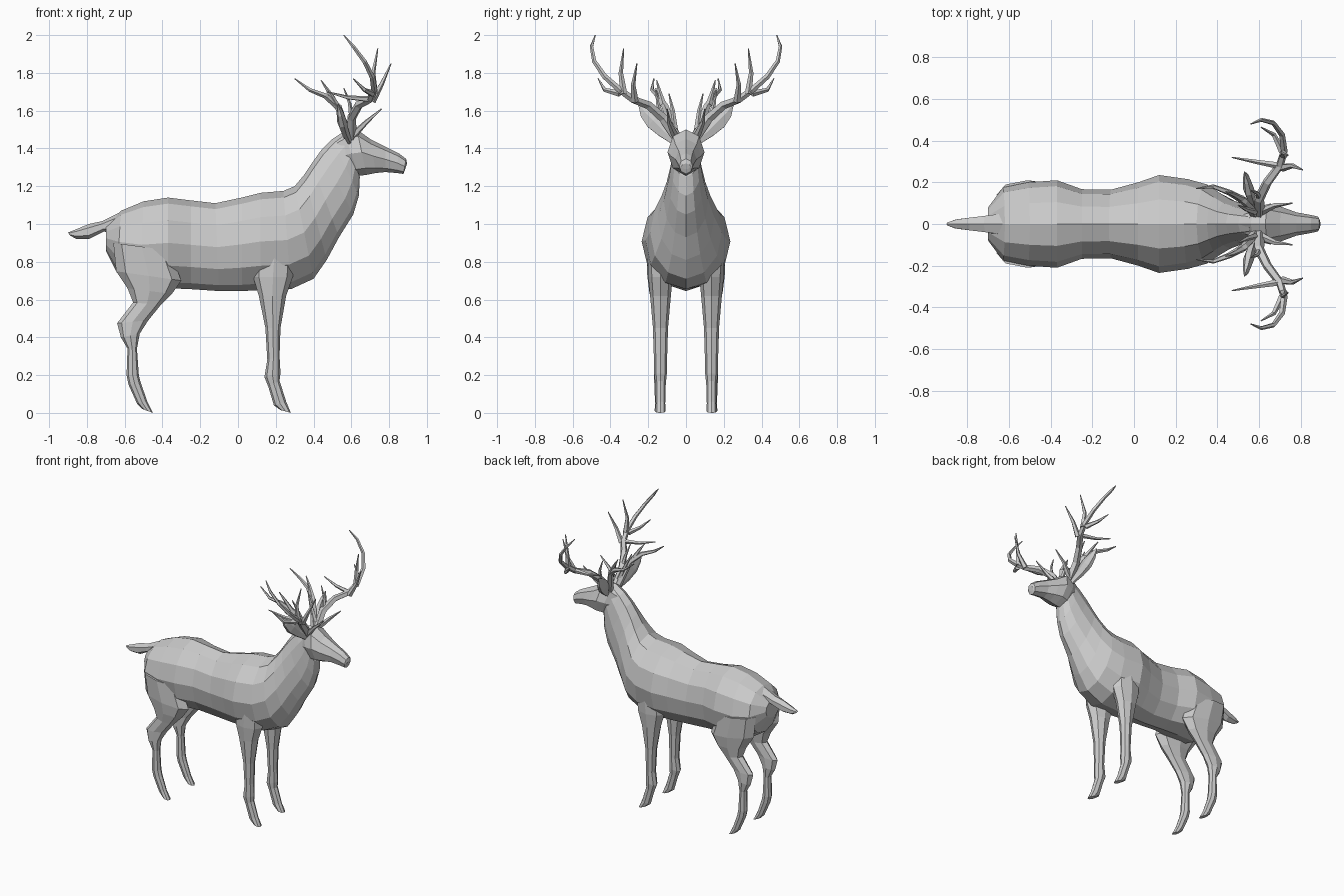
import bpy, bmesh
from math import sin, cos, tau
from mathutils import Vector


def skin(bm, rings):
    """Bridge a list of point rings with quads and cap both ends."""
    loops = [[bm.verts.new(p) for p in ring] for ring in rings]
    n = len(loops[0])
    for a, b in zip(loops, loops[1:]):
        for i in range(n):
            j = (i + 1) % n
            bm.faces.new((a[i], a[j], b[j], b[i]))
    bm.faces.new(loops[0])
    bm.faces.new(loops[-1])


def finish(bm, name):
    bmesh.ops.recalc_face_normals(bm, faces=bm.faces)
    mesh = bpy.data.meshes.new(name)
    bm.to_mesh(mesh)
    bm.free()
    bpy.context.collection.objects.link(bpy.data.objects.new(name, mesh))


def loft(name, sections, sides, y=0.0):
    """Each section: two profile points (x, z), (x, z) and a half width;
    an optional last value overrides the y centre."""
    bm = bmesh.new()
    rings = []
    for x1, z1, x2, z2, w in sections:
        a, b = Vector((x1, y, z1)), Vector((x2, y, z2))
        mid, half = (a + b) / 2, (a - b) / 2
        rings.append([mid + half * cos(tau * i / sides) + Vector((0, w * sin(tau * i / sides), 0))
                      for i in range(sides)])
    skin(bm, rings)
    finish(bm, name)


def tube(bm, path, radii, side, sides=5, flat=1.0):
    """Tapered tube along a path, mirrored in y by side."""
    pts = [Vector((x, y * side, z)) for x, y, z in path]
    u = Vector((1, 0, 0))
    rings = []
    for i, p in enumerate(pts):
        d = (pts[min(i + 1, len(pts) - 1)] - pts[max(i - 1, 0)]).normalized()
        u = (u - d * u.dot(d)).normalized()
        v = d.cross(u)
        rings.append([p + radii[i] * (u * flat * cos(tau * k / sides) + v * sin(tau * k / sides))
                      for k in range(sides)])
    skin(bm, rings)


# Torso and neck: top point, bottom point, half width
loft("body", [
    (-.70, .99, -.70, .86, .08), (-.62, 1.07, -.64, .74, .175),
    (-.50, 1.12, -.52, .66, .20), (-.37, 1.14, -.37, .66, .21),
    (-.25, 1.125, -.25, .655, .167), (-.12, 1.11, -.10, .645, .165),
    (.02, 1.14, .02, .645, .20), (.12, 1.165, .12, .65, .235),
    (.24, 1.175, .28, .655, .215), (.30, 1.20, .40, .71, .19),
    (.35, 1.26, .47, .81, .15), (.39, 1.32, .535, .93, .118),
    (.44, 1.39, .61, 1.05, .095), (.50, 1.45, .64, 1.15, .08),
    (.55, 1.48, .645, 1.25, .07)], 12)

# Head with tapering muzzle
loft("head", [
    (.50, 1.45, .60, 1.27, .06), (.56, 1.49, .64, 1.255, .085),
    (.63, 1.50, .68, 1.26, .098), (.70, 1.45, .73, 1.27, .08),
    (.78, 1.41, .78, 1.275, .056), (.85, 1.375, .84, 1.27, .044),
    (.89, 1.345, .875, 1.265, .036), (.895, 1.32, .885, 1.29, .024)], 8)

# Tail
loft("tail", [
    (-.60, 1.075, -.66, .95, .06), (-.72, 1.015, -.71, .96, .045),
    (-.79, 1.0, -.79, .92, .035), (-.85, .975, -.86, .922, .025),
    (-.90, .955, -.89, .94, .008)], 6)

# Legs: front point, back point, half width
front_leg = [
    (.30, .86, .09, .88, .07), (.29, .72, .08, .72, .065),
    (.255, .62, .11, .62, .055), (.225, .45, .145, .45, .04),
    (.22, .30, .155, .28, .035), (.225, .21, .14, .19, .033),
    (.22, .17, .16, .14, .028), (.255, .06, .19, .04, .025),
    (.28, .0, .225, .015, .027)]
hind_leg = [
    (-.36, .86, -.66, .90, .07), (-.30, .70, -.645, .75, .065),
    (-.35, .63, -.585, .66, .055), (-.41, .57, -.555, .585, .042),
    (-.475, .49, -.64, .475, .035), (-.52, .42, -.62, .40, .035),
    (-.535, .34, -.585, .34, .028), (-.525, .20, -.59, .20, .03),
    (-.515, .16, -.58, .15, .028), (-.48, .06, -.535, .05, .024),
    (-.45, .0, -.505, .02, .026)]

# Antler branches: path and base radius, each tapering to a tip
branches = [
    # main beam
    ([(.60, .05, 1.46), (.60, .12, 1.56), (.64, .20, 1.63), (.70, .28, 1.66), (.72, .35, 1.71),
      (.71, .43, 1.78), (.67, .485, 1.86), (.61, .50, 1.94), (.56, .48, 2.0)], .028),
    # rear beam
    ([(.58, .05, 1.46), (.53, .11, 1.62), (.46, .15, 1.68), (.38, .18, 1.71), (.30, .17, 1.77)], .024),
    # tines
    ([(.72, .33, 1.69), (.715, .345, 1.80), (.74, .33, 1.93)], .02),
    ([(.71, .27, 1.65), (.76, .28, 1.74), (.81, .26, 1.85)], .02),
    ([(.70, .28, 1.66), (.58, .30, 1.67), (.47, .32, 1.70)], .017),
    ([(.71, .35, 1.69), (.67, .43, 1.71), (.61, .465, 1.77)], .018),
    ([(.52, .12, 1.63), (.48, .14, 1.70), (.44, .155, 1.76)], .017),
    ([(.58, .06, 1.50), (.54, .07, 1.60), (.50, .09, 1.69)], .018),
    ([(.61, .06, 1.47), (.68, .09, 1.54), (.76, .10, 1.61)], .02),
    ([(.60, .13, 1.57), (.59, .15, 1.64), (.56, .16, 1.72)], .015)]

for side, label in ((1, "left"), (-1, "right")):
    loft(f"{label}_front_leg", front_leg, 8, .135 * side)
    loft(f"{label}_hind_leg", hind_leg, 8, .14 * side)

    # Antler
    bm = bmesh.new()
    for path, r in branches:
        last = len(path) - 1
        tube(bm, path, [max(r * (1 - .75 * i / last), .004) if i < last else .003
                        for i in range(last + 1)], side)
    finish(bm, f"{label}_antler")

    # Flattened leaf-shaped ear
    bm = bmesh.new()
    tube(bm, [(.59, .06, 1.44), (.565, .12, 1.495), (.55, .17, 1.545), (.54, .215, 1.59), (.53, .25, 1.635)],
         [.025, .042, .052, .036, .004], side, 6, .5)
    finish(bm, f"{label}_ear")
